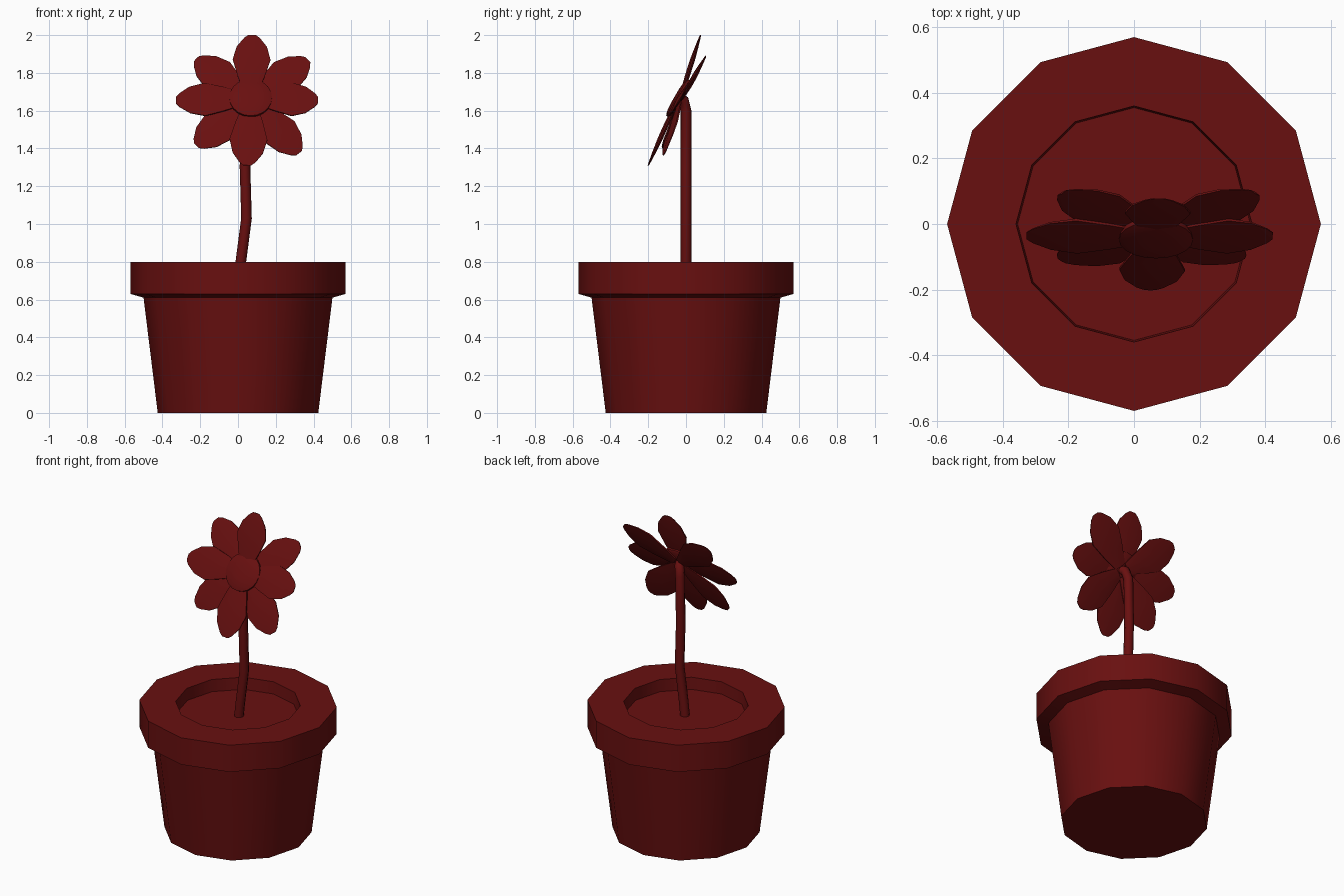
import bpy, bmesh
from math import cos, sin, pi, radians
from mathutils import Vector, Matrix

if "Cube" in bpy.data.objects:
    bpy.data.objects.remove(bpy.data.objects["Cube"])

mat = bpy.data.materials.new("dark_red")
mat.diffuse_color = (0.14, 0.005, 0.005, 1)
mat.use_nodes = True
mat.node_tree.nodes["Principled BSDF"].inputs["Base Color"].default_value = mat.diffuse_color


def add_mesh(name, bm, angle=40):
    bmesh.ops.recalc_face_normals(bm, faces=bm.faces)
    me = bpy.data.meshes.new(name)
    bm.to_mesh(me)
    bm.free()
    me.materials.append(mat)
    ob = bpy.data.objects.new(name, me)
    bpy.context.collection.objects.link(ob)
    bpy.ops.object.select_all(action='DESELECT')
    ob.select_set(True)
    bpy.context.view_layer.objects.active = ob
    bpy.ops.object.shade_smooth_by_angle(angle=radians(angle))
    return ob


def lathe(name, profile, sides, matrix=Matrix()):
    """Closed turned solid; both ends of the profile are capped."""
    bm = bmesh.new()
    rings = [[bm.verts.new((r * cos(2 * pi * i / sides), r * sin(2 * pi * i / sides), z))
              for i in range(sides)] for r, z in profile]
    for a, b in zip(rings, rings[1:]):
        for i in range(sides):
            j = (i + 1) % sides
            bm.faces.new((a[i], a[j], b[j], b[i]))
    bm.faces.new(rings[0])
    bm.faces.new(rings[-1])
    bm.transform(matrix)
    return add_mesh(name, bm)


# Twelve-sided pot with overhanging rim and recessed soil
lathe("pot", [(0.425, 0), (0.5, 0.61), (0.57, 0.63), (0.57, 0.8),
              (0.36, 0.8), (0.355, 0.725)], 12)

# Bent stem
cu = bpy.data.curves.new("stem", 'CURVE')
cu.dimensions = '3D'
cu.bevel_depth = 0.028
cu.bevel_resolution = 2
cu.use_fill_caps = True
path = [(0.005, 0, 0.70), (0.015, 0, 0.8), (0.045, 0, 1.03), (0.037, 0, 1.3),
        (0.042, 0, 1.6), (0.055, -0.012, 1.655), (0.067, -0.04, 1.67)]
sp = cu.splines.new('POLY')
sp.points.add(len(path) - 1)
for p, co in zip(sp.points, path):
    p.co = (*co, 1)
cu.materials.append(mat)
bpy.context.collection.objects.link(bpy.data.objects.new("stem", cu))

# Flower centre, tilted to face forward and up
centre = Vector((0.067, -0.045, 1.669))
normal = Vector((0, -cos(radians(30)), sin(radians(30))))
tilt = Matrix.Translation(centre) @ Matrix.Rotation(radians(60), 4, 'X')
lathe("flower_centre", [(0.10, -0.02), (0.113, -0.01), (0.113, 0.004),
                        (0.09, 0.012), (0.04, 0.016)], 20, tilt)


def petal(name, tip, back):
    """Leaf-shaped blade from the flower centre to the given tip."""
    tip = Vector(tip)
    out = tip - centre
    out -= normal * out.dot(normal)
    out.normalize()
    base = centre + out * 0.03 - normal * back
    side = normal.cross(out).normalized()
    up = (tip - base).cross(side).normalized()
    if up.dot(normal) < 0:
        up = -up
    stations = [(0, 0.035, 0.008), (0.3, 0.072, 0.013), (0.58, 0.1, 0.013),
                (0.8, 0.08, 0.009), (0.95, 0.042, 0.005), (1, 0.02, 0.003)]
    bm = bmesh.new()
    rings = []
    for t, w, h in stations:
        c = base.lerp(tip, t)
        section = [side * w + up * h * 0.3, up * h, -side * w + up * h * 0.3,
                   -side * w - up * h * 0.3, -up * h, side * w - up * h * 0.3]
        rings.append([bm.verts.new(c + s) for s in section])
    for a, b in zip(rings, rings[1:]):
        for i in range(6):
            j = (i + 1) % 6
            bm.faces.new((a[i], a[j], b[j], b[i]))
    bm.faces.new(rings[0])
    bm.faces.new(rings[-1])
    add_mesh(name, bm)


# Front layer of four petals, then four diagonal petals behind them
front_tips = [(0.075, 0.077, 2.0), (0.423, -0.036, 1.655),
              (0.048, -0.2, 1.31), (-0.328, -0.036, 1.655)]
back_tips = [(0.37, 0.095, 1.87), (0.323, -0.112, 1.375),
             (-0.22, -0.112, 1.415), (-0.22, 0.095, 1.875)]
for i, t in enumerate(front_tips):
    petal(f"front_petal_{i + 1}", t, 0.008)
for i, t in enumerate(back_tips):
    petal(f"back_petal_{i + 1}", t, 0.024)
